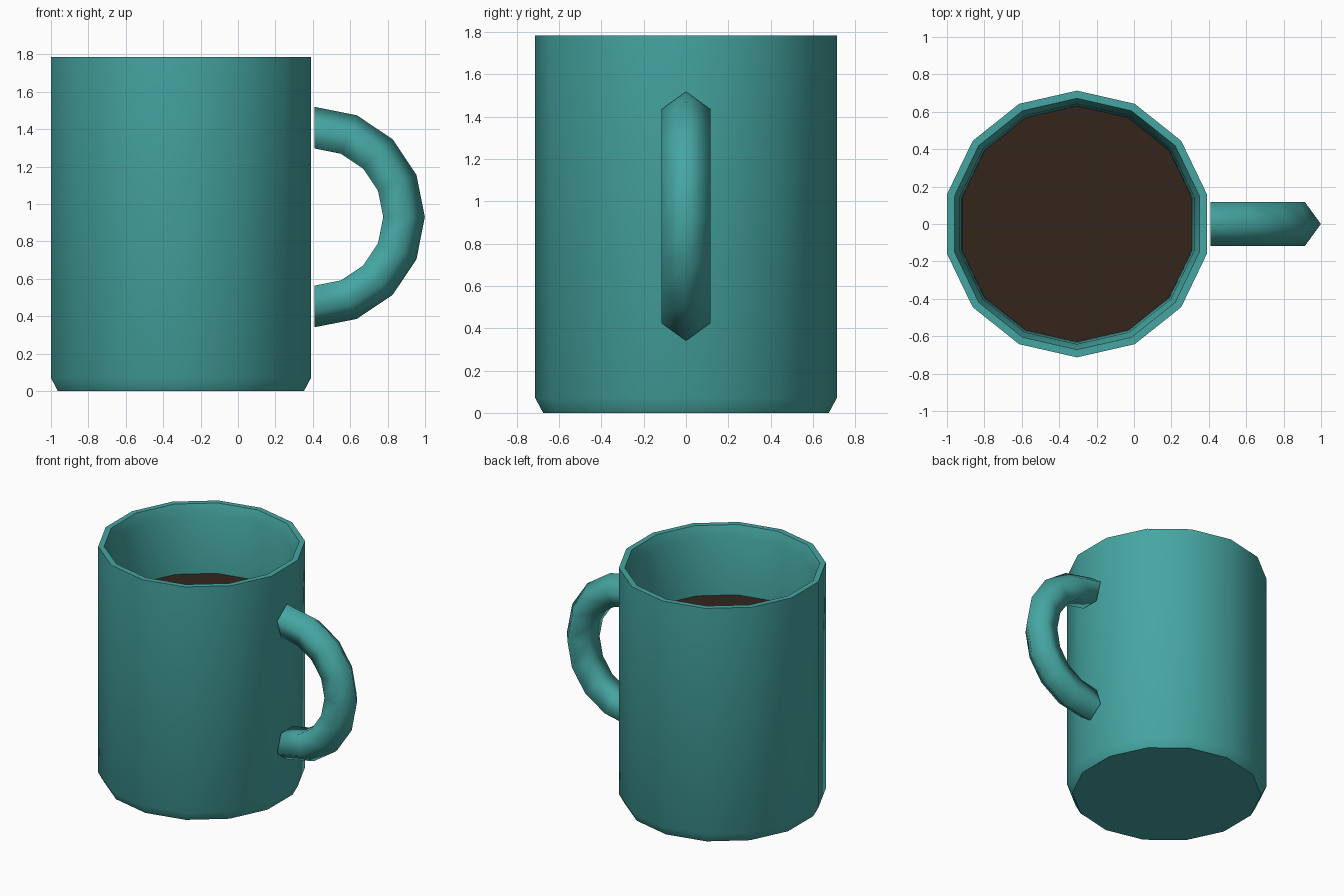
import bpy, bmesh
from math import pi, sin, cos

if "Cube" in bpy.data.objects:
    bpy.data.objects.remove(bpy.data.objects["Cube"])

SIDES = 14
CX = -0.305


def material(name, color):
    m = bpy.data.materials.new(name)
    m.diffuse_color = color
    m.use_nodes = True
    m.node_tree.nodes["Principled BSDF"].inputs["Base Color"].default_value = m.diffuse_color
    return m


teal = material("teal_glaze", (0.06, 0.38, 0.36, 1))
brown = material("coffee_brown", (0.035, 0.018, 0.012, 1))


def loft(name, rings, mat, closed_ends=True, smooth_angle=None):
    """Skin a list of point rings, capping both ends."""
    bm = bmesh.new()
    loops = [[bm.verts.new(p) for p in ring] for ring in rings]
    n = len(loops[0])
    for a, b in zip(loops, loops[1:]):
        for i in range(n):
            j = (i + 1) % n
            bm.faces.new((a[i], a[j], b[j], b[i]))
    if closed_ends:
        bm.faces.new(loops[0][::-1])
    if len(loops) > 1 and closed_ends:
        bm.faces.new(loops[-1])
    bmesh.ops.recalc_face_normals(bm, faces=bm.faces)
    me = bpy.data.meshes.new(name)
    bm.to_mesh(me)
    bm.free()
    me.materials.append(mat)
    ob = bpy.data.objects.new(name, me)
    bpy.context.collection.objects.link(ob)
    if smooth_angle:
        bpy.ops.object.select_all(action='DESELECT')
        ob.select_set(True)
        bpy.context.view_layer.objects.active = ob
        bpy.ops.object.shade_smooth_by_angle(angle=smooth_angle)
    return ob


def level(r, z):
    return [(CX + r * cos(pi / 2 + 2 * pi * k / SIDES),
             r * sin(pi / 2 + 2 * pi * k / SIDES), z) for k in range(SIDES)]


# Cup: chamfered foot, straight outside, flat rim, slightly tapered inside
profile = [(0.675, 0), (0.713, 0.07), (0.713, 1.785), (0.672, 1.785),
           (0.642, 1.70), (0.632, 1.27), (0.62, 0.12)]
loft("cup", [level(r, z) for r, z in profile], teal, smooth_angle=0.6)

# Coffee surface: thin disc inside the cup
loft("coffee", [level(0.631, 1.25), level(0.631, 1.27)], brown)

# Handle: half ring with a five-sided section pointing outward
HX, HZ, R, r = 0.41, 0.93, 0.466, 0.123
rings = []
for s in range(9):
    a = -pi / 2 + pi * s / 8
    ring = []
    for k in range(5):
        t = 2 * pi * k / 5
        d = R + r * cos(t)
        ring.append((HX + d * cos(a), r * sin(t), HZ + d * sin(a)))
    rings.append(ring)
loft("handle", rings, teal, smooth_angle=1.4)
